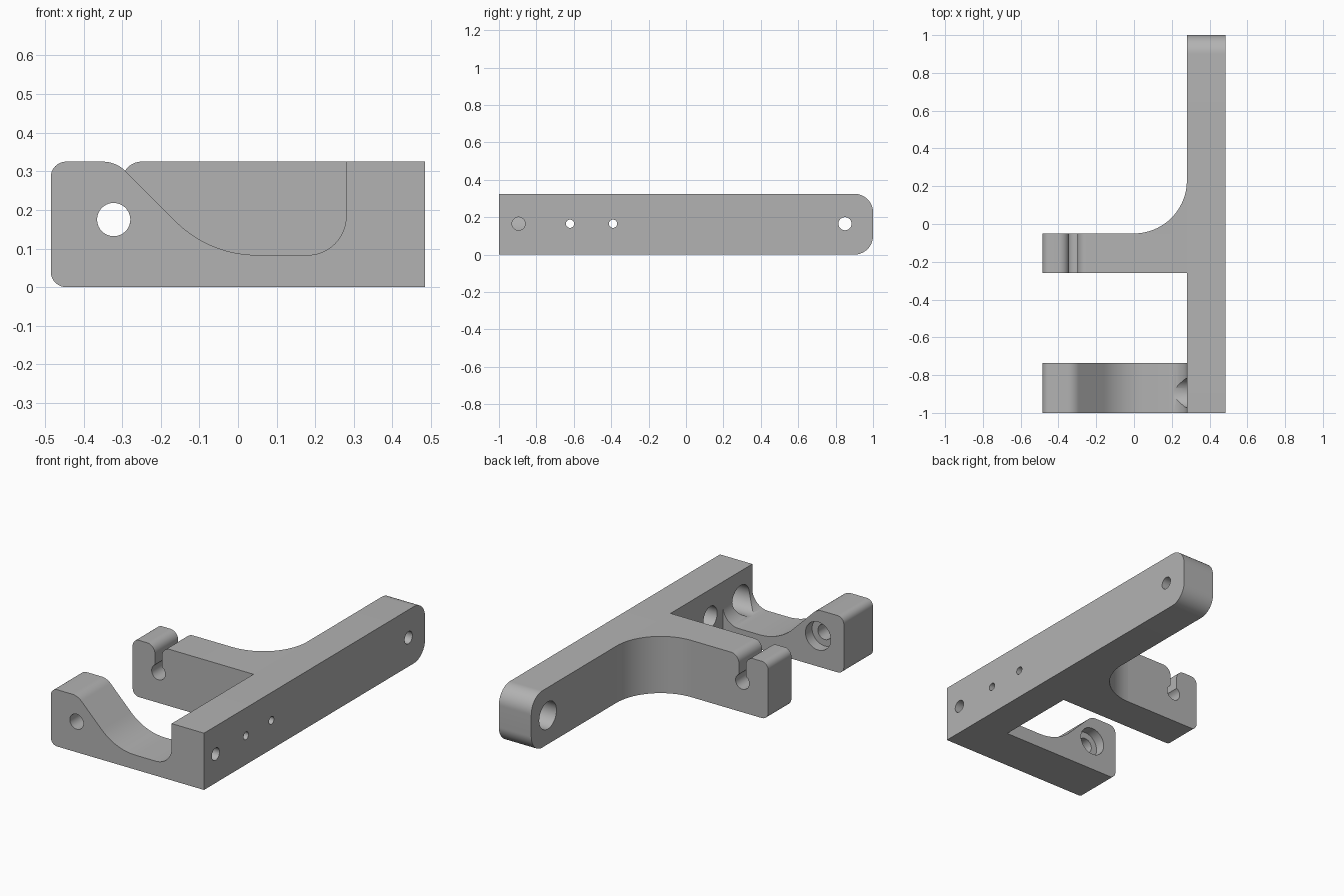
import bpy, bmesh
from math import radians, cos, sin
from mathutils import Vector

cube = bpy.data.objects.get("Cube")
if cube:
    bpy.data.objects.remove(cube, do_unlink=True)

grey = bpy.data.materials.new("plain grey")
grey.use_nodes = True
COLOUR = (0.45, 0.45, 0.45, 1)
grey.diffuse_color = COLOUR
grey.node_tree.nodes["Principled BSDF"].inputs["Base Color"].default_value = COLOUR

HEIGHT = 0.325
LEFT, INNER, OUTER = -0.485, 0.28, 0.485   # arm tips, bar inner and outer faces
HOLE_X, HOLE_Z = -0.322, 0.175             # shared axis through both arms


def arc(cx, cy, r, start, end):
    n = max(4, round(abs(end - start) / 5))
    angles = [radians(start + (end - start) * i / n) for i in range(n + 1)]
    return [(cx + r * cos(a), cy + r * sin(a)) for a in angles]


def extrude(name, outline, place, sweep):
    """Solid swept from a flat outline; place maps outline points into space."""
    bm = bmesh.new()
    face = bm.faces.new([bm.verts.new(place(u, v)) for u, v in outline])
    moved = bmesh.ops.extrude_face_region(bm, geom=[face])["geom"]
    verts = [g for g in moved if isinstance(g, bmesh.types.BMVert)]
    bmesh.ops.translate(bm, verts=verts, vec=Vector(sweep))
    bmesh.ops.recalc_face_normals(bm, faces=bm.faces)
    mesh = bpy.data.meshes.new(name)
    bm.to_mesh(mesh)
    bm.free()
    mesh.materials.append(grey)
    obj = bpy.data.objects.new(name, mesh)
    bpy.context.collection.objects.link(obj)
    return obj


def activate(obj):
    bpy.ops.object.select_all(action="DESELECT")
    obj.select_set(True)
    bpy.context.view_layer.objects.active = obj


def drill(obj, outline, place, sweep):
    cutter = extrude("cutter", outline, place, sweep)
    cutter.hide_render = True
    mod = obj.modifiers.new("hole", "BOOLEAN")
    mod.operation, mod.solver, mod.object = "DIFFERENCE", "EXACT", cutter
    activate(obj)
    bpy.ops.object.modifier_apply(modifier=mod.name)
    bpy.data.objects.remove(cutter, do_unlink=True)


def circle(cx, cy, r):
    return arc(cx, cy, r, 0, 360)[:-1]


def drill_x(obj, y, z, r, x0, x1):
    drill(obj, circle(y, z, r), lambda u, v: (x0, u, v), (x1 - x0, 0, 0))


def drill_y(obj, x, z, r, y0, y1):
    drill(obj, circle(x, z, r), lambda u, v: (u, y0, v), (0, y1 - y0, 0))


# Long bar with a rounded far end
bar_outline = ([(-1, HEIGHT), (-1, 0)] + arc(0.9, 0.1, 0.1, -90, 0)
               + arc(0.9, HEIGHT - 0.1, 0.1, 0, 90))
bar = extrude("long_bar", bar_outline, lambda u, v: (INNER, u, v), (OUTER - INNER, 0, 0))

# Rounded tip shared by both arms
tip = arc(LEFT + 0.04, HEIGHT - 0.04, 0.04, 90, 180) + arc(LEFT + 0.04, 0.04, 0.04, 180, 270)

# Front arm with a scooped top
scoop = (arc(0.18, 0.183, 0.1, 0, -90) + arc(0.05, 0.383, 0.3, -90, -135)
         + arc(-0.35, HEIGHT - 0.082, 0.082, 45, 90))
front_arm = extrude("front_arm", [(INNER, 0)] + scoop + tip,
                    lambda u, v: (u, -1, v), (0, 0.265, 0))

# Rear arm with a keyhole slot opening upward
keyhole = (arc(-0.25, HEIGHT - 0.05, 0.05, 90, 180)
           + arc(HOLE_X, HOLE_Z, 0.043, 59, -239)
           + arc(-0.394, HEIGHT - 0.05, 0.05, 0, 90))
rear_arm = extrude("rear_arm", [(INNER, 0), (INNER, HEIGHT)] + keyhole + tip,
                   lambda u, v: (u, -0.26, v), (0, 0.21, 0))

# Curved gusset between the rear arm and the bar
gusset = extrude("curved_gusset", [(INNER, -0.05)] + arc(0, 0.23, 0.28, 0, -90)[:-1] + [(0, -0.05)],
                 lambda u, v: (u, v, 0), (0, 0, HEIGHT))

# Counterbored screw holes through the bar: y, shaft radius, bore radius
for y, shaft, bore in [(-0.895, 0.035, 0.078), (-0.62, 0.022, 0.062),
                       (-0.39, 0.022, 0.062), (0.85, 0.035, 0.078)]:
    drill_x(bar, y, 0.165, shaft, 0.2, 0.6)
    drill_x(bar, y, 0.165, bore, 0.1, INNER + 0.11)
drill_x(front_arm, -0.895, 0.165, 0.078, 0.1, 0.4)

# Counterbored hole through the front arm
drill_y(front_arm, HOLE_X, HOLE_Z, 0.043, -1.1, -0.6)
drill_y(front_arm, HOLE_X, HOLE_Z, 0.08, -0.795, -0.6)

for part in (bar, front_arm, rear_arm, gusset):
    activate(part)
    bpy.ops.object.shade_smooth_by_angle(angle=radians(30))
